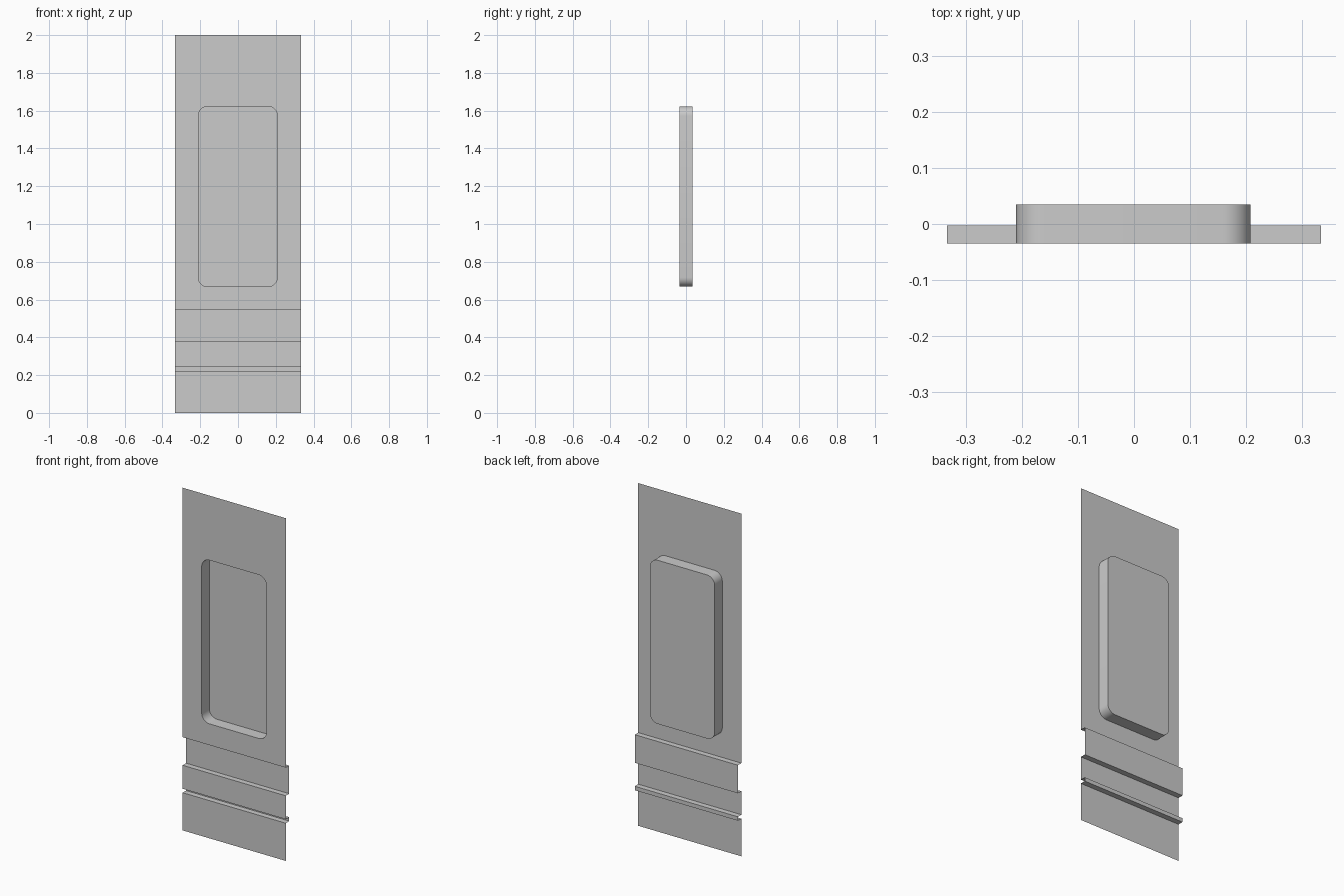
import bpy, bmesh
from math import sin, cos, pi

if "Cube" in bpy.data.objects:
    bpy.data.objects.remove(bpy.data.objects["Cube"])

HALF_W = 0.333
FRONT, GROOVE, BACK = -0.035, -0.003, 0.035
BEND_Z = 0.544                      # top of the upper groove


def rounded_rect(x0, x1, z0, z1, r, seg=8):
    """Outline points of a rounded rectangle in x and z."""
    corners = [(x1 - r, z1 - r), (x0 + r, z1 - r), (x0 + r, z0 + r), (x1 - r, z0 + r)]
    return [(cx + r * cos((q + i / seg) * pi / 2), cz + r * sin((q + i / seg) * pi / 2))
            for q, (cx, cz) in enumerate(corners) for i in range(seg + 1)]


def loop(bm, verts):
    return [bm.edges.new((v, verts[(i + 1) % len(verts)])) for i, v in enumerate(verts)]


bm = bmesh.new()

# Upper sheet with a rounded opening
outer = [bm.verts.new((x, FRONT, z)) for x, z in
         ((-HALF_W, BEND_Z), (HALF_W, BEND_Z), (HALF_W, 2), (-HALF_W, 2))]
outline = rounded_rect(-0.21, 0.208, 0.668, 1.623, 0.05)
rim = [bm.verts.new((x, FRONT, z)) for x, z in outline]
edges = loop(bm, outer) + loop(bm, rim)
bmesh.ops.triangle_fill(bm, edges=edges, use_beauty=True, normal=(0, -1, 0))

# Recessed pocket: side walls and closed back
floor = [bm.verts.new((x, BACK, z)) for x, z in outline]
n = len(rim)
for i in range(n):
    j = (i + 1) % n
    bm.faces.new((rim[i], rim[j], floor[j], floor[i]))
bm.faces.new(floor)

# Stepped lower sheet with a wide and a narrow groove
profile = [(GROOVE, BEND_Z), (GROOVE, 0.38), (FRONT, 0.38), (FRONT, 0.243),
           (GROOVE, 0.243), (GROOVE, 0.22), (FRONT, 0.22), (FRONT, 0)]
prev = outer[:2]
for y, z in profile:
    row = [bm.verts.new((s * HALF_W, y, z)) for s in (-1, 1)]
    bm.faces.new((prev[0], row[0], row[1], prev[1]))
    prev = row

# Make the whole sheet face the front
bmesh.ops.recalc_face_normals(bm, faces=bm.faces[:])
bm.faces.ensure_lookup_table()
if bm.faces[-1].normal.y > 0:
    bmesh.ops.reverse_faces(bm, faces=bm.faces[:])

mesh = bpy.data.meshes.new("wall_panel")
bm.to_mesh(mesh)
bm.free()
panel = bpy.data.objects.new("wall_panel", mesh)
bpy.context.collection.objects.link(panel)
bpy.context.view_layer.objects.active = panel
panel.select_set(True)
bpy.ops.object.shade_smooth_by_angle(angle=pi / 6)
